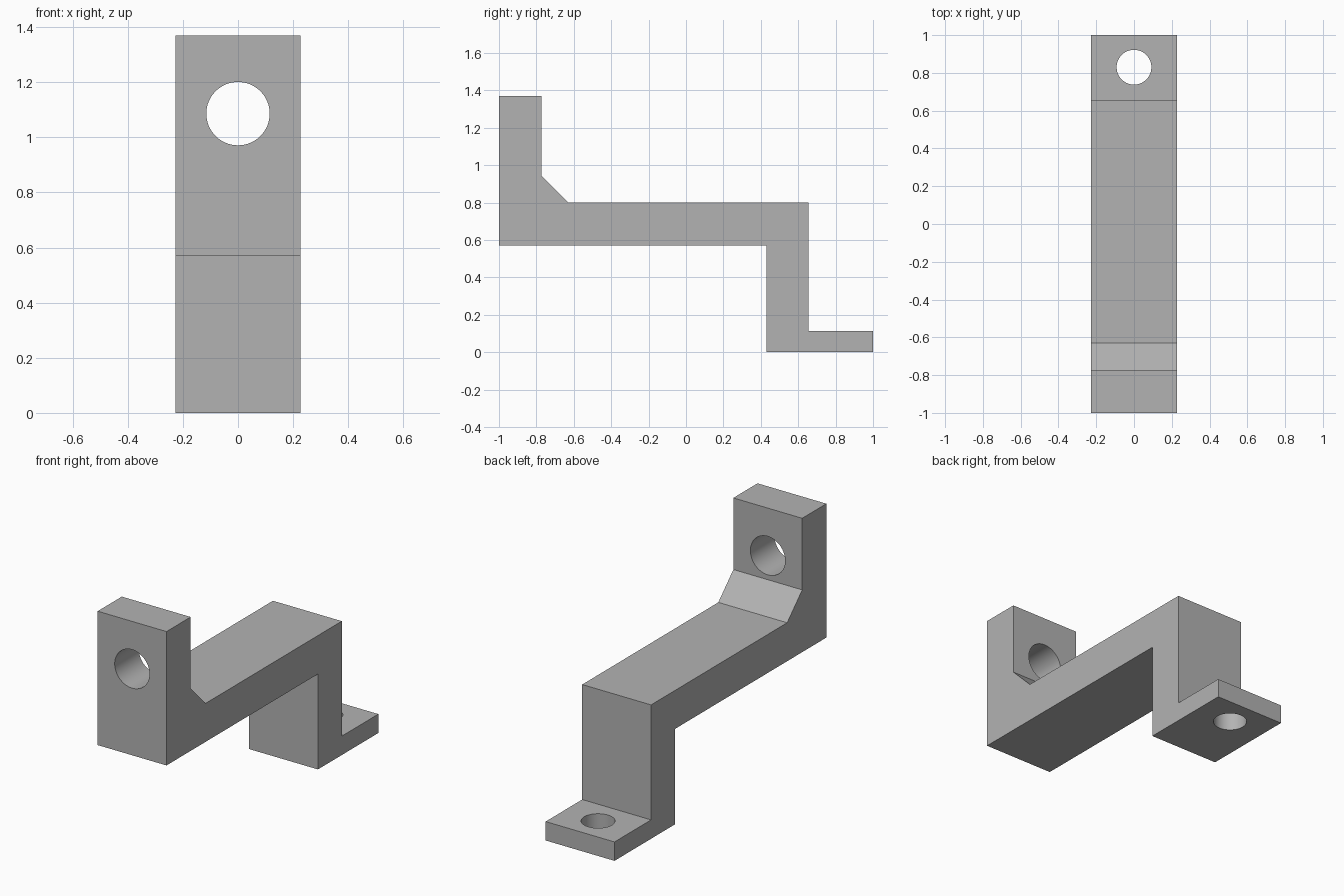
import bpy, bmesh, math

WIDTH = 0.455

cube = bpy.data.objects.get("Cube")
if cube:
    bpy.data.objects.remove(cube, do_unlink=True)

grey = bpy.data.materials.new("plain grey")
grey.use_nodes = True
colour = (0.45, 0.45, 0.45, 1)
grey.diffuse_color = colour
grey.node_tree.nodes["Principled BSDF"].inputs["Base Color"].default_value = colour


def extruded_profile(name, points, width):
    """Extrude a (y, z) side profile along x, centred."""
    bm = bmesh.new()
    face = bm.faces.new([bm.verts.new((-width / 2, y, z)) for y, z in points])
    result = bmesh.ops.extrude_face_region(bm, geom=[face])
    verts = [v for v in result["geom"] if isinstance(v, bmesh.types.BMVert)]
    bmesh.ops.translate(bm, verts=verts, vec=(width, 0, 0))
    bmesh.ops.recalc_face_normals(bm, faces=bm.faces)
    mesh = bpy.data.meshes.new(name)
    bm.to_mesh(mesh)
    bm.free()
    obj = bpy.data.objects.new(name, mesh)
    bpy.context.collection.objects.link(obj)
    mesh.materials.append(grey)
    return obj


def drill(target, radius, location, rotation=(0, 0, 0)):
    """Cut a round hole through the target."""
    bpy.ops.mesh.primitive_cylinder_add(vertices=64, radius=radius, depth=0.4,
                                        location=location, rotation=rotation)
    cutter = bpy.context.object
    cutter.name = "hole_cutter"
    cutter.hide_render = True
    cutter.data.materials.append(grey)
    mod = target.modifiers.new("hole", "BOOLEAN")
    mod.operation = "DIFFERENCE"
    mod.solver = "EXACT"
    mod.object = cutter
    bpy.ops.object.select_all(action="DESELECT")
    target.select_set(True)
    bpy.context.view_layer.objects.active = target
    bpy.ops.object.modifier_apply(modifier=mod.name)
    bpy.data.objects.remove(cutter, do_unlink=True)


# Stepped bracket: upright plate, gusset, arm, leg and foot in one profile
bracket = extruded_profile("bracket", [
    (-1, 0.57), (0.43, 0.57), (0.43, 0), (1, 0), (1, 0.113), (0.655, 0.113),
    (0.655, 0.8), (-0.63, 0.8), (-0.772, 0.942), (-0.772, 1.37), (-1, 1.37),
], WIDTH)

# Hole through the upright plate, then through the foot
drill(bracket, 0.115, (0, -0.886, 1.086), (math.pi / 2, 0, 0))
drill(bracket, 0.092, (0, 0.83, 0.056))

bpy.ops.object.shade_smooth_by_angle(angle=math.radians(30))
